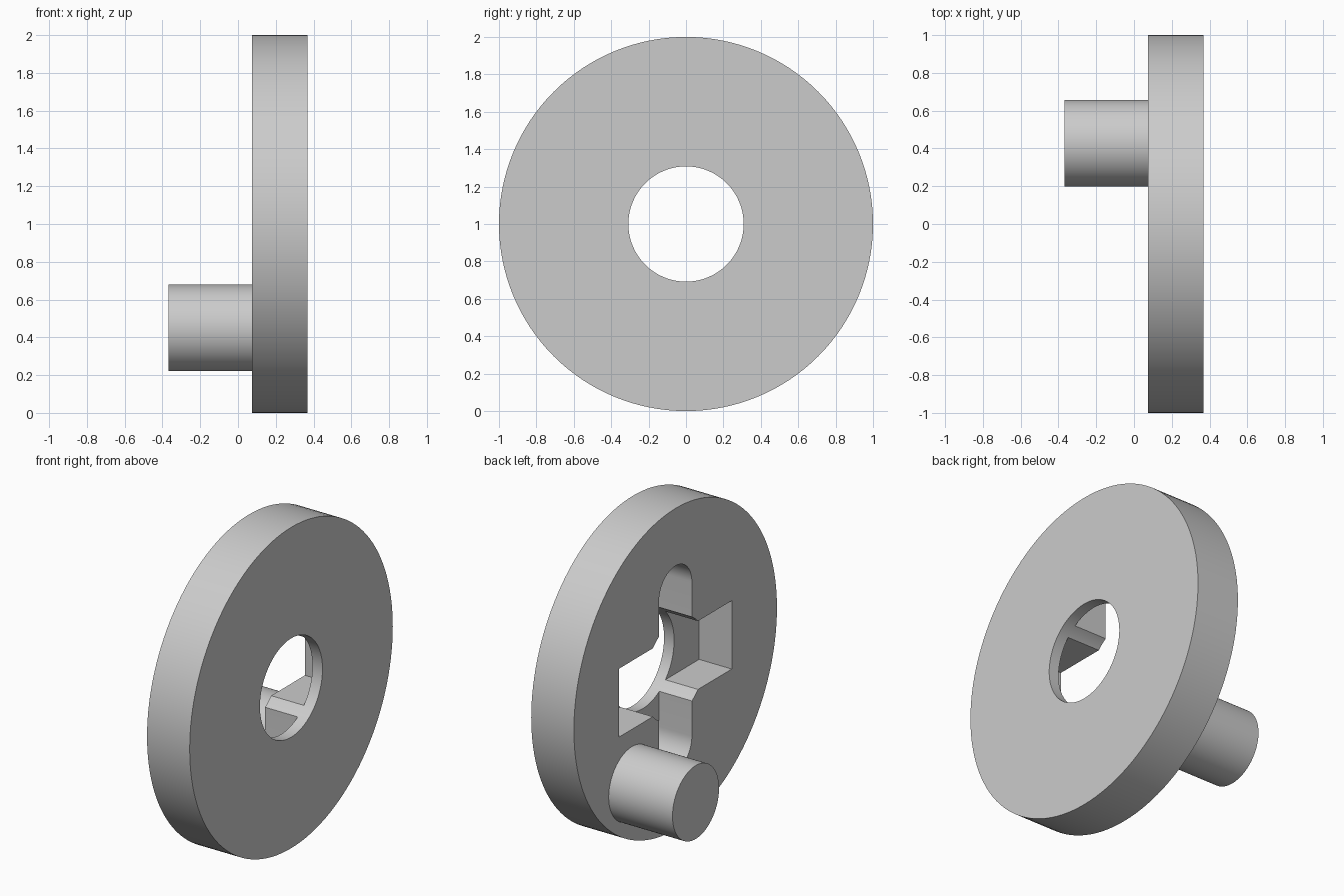
import bpy
import bmesh
from math import cos, sin, pi, radians
from mathutils import Vector

cube = bpy.data.objects.get("Cube")
if cube:
    bpy.data.objects.remove(cube, do_unlink=True)

grey = bpy.data.materials.new("plain grey")
grey.use_nodes = True
colour = (0.6, 0.6, 0.6, 1)
grey.diffuse_color = colour
grey.node_tree.nodes["Principled BSDF"].inputs["Base Color"].default_value = colour

BACK, FACE, FLOOR = 0.367, 0.073, 0.298   # disc faces and recess floor along x
CENTRE_Z = 1.0


def arc(radius, start, end, steps, z=0.0):
    """Points (y, z) on an arc about (0, z)."""
    angles = [start + (end - start) * i / steps for i in range(steps + 1)]
    return [(radius * cos(a), z + radius * sin(a)) for a in angles]


def circle(radius, steps=128):
    return arc(radius, 0, 2 * pi, steps)[:-1]


def prism(name, outline, x0, x1, y=0.0, z=CENTRE_Z):
    """Extrude a (y, z) outline along x."""
    bm = bmesh.new()
    base = bm.faces.new([bm.verts.new((x0, y + p, z + q)) for p, q in outline])
    out = bmesh.ops.extrude_face_region(bm, geom=[base])
    verts = [v for v in out["geom"] if isinstance(v, bmesh.types.BMVert)]
    bmesh.ops.translate(bm, verts=verts, vec=Vector((x1 - x0, 0, 0)))
    bmesh.ops.recalc_face_normals(bm, faces=bm.faces)
    mesh = bpy.data.meshes.new(name)
    bm.to_mesh(mesh)
    bm.free()
    mesh.materials.append(grey)
    obj = bpy.data.objects.new(name, mesh)
    bpy.context.collection.objects.link(obj)
    return obj


def activate(obj):
    bpy.ops.object.select_all(action="DESELECT")
    obj.select_set(True)
    bpy.context.view_layer.objects.active = obj


def cut(target, cutter):
    activate(target)
    mod = target.modifiers.new("cut", "BOOLEAN")
    mod.operation = "DIFFERENCE"
    mod.solver = "EXACT"
    mod.object = cutter
    bpy.ops.object.modifier_apply(modifier=mod.name)
    bpy.data.objects.remove(cutter, do_unlink=True)


# Disc with a through hole and a cross-shaped recess on the pin side
disc = prism("disc", circle(1.0), FACE, BACK)

bar_y, bar_z = 0.555, 0.213
bar = [(-bar_y, -bar_z), (bar_y, -bar_z), (bar_y, bar_z), (-bar_y, bar_z)]
slot_r, slot_z = 0.162, 0.48
slot = arc(slot_r, 0, pi, 32, slot_z) + arc(slot_r, pi, 2 * pi, 32, -slot_z)

cut(disc, prism("bar_cutter", bar, FACE - 0.1, FLOOR))
cut(disc, prism("slot_cutter", slot, FACE - 0.1, FLOOR))
cut(disc, prism("hole_cutter", circle(0.308), FACE - 0.1, BACK + 0.1))

# Off-centre crank pin
pin = prism("crank_pin", circle(0.229, 96), -BACK, FACE, y=0.428, z=0.45)

for part in (disc, pin):
    activate(part)
    bpy.ops.object.shade_smooth_by_angle(angle=radians(30))
